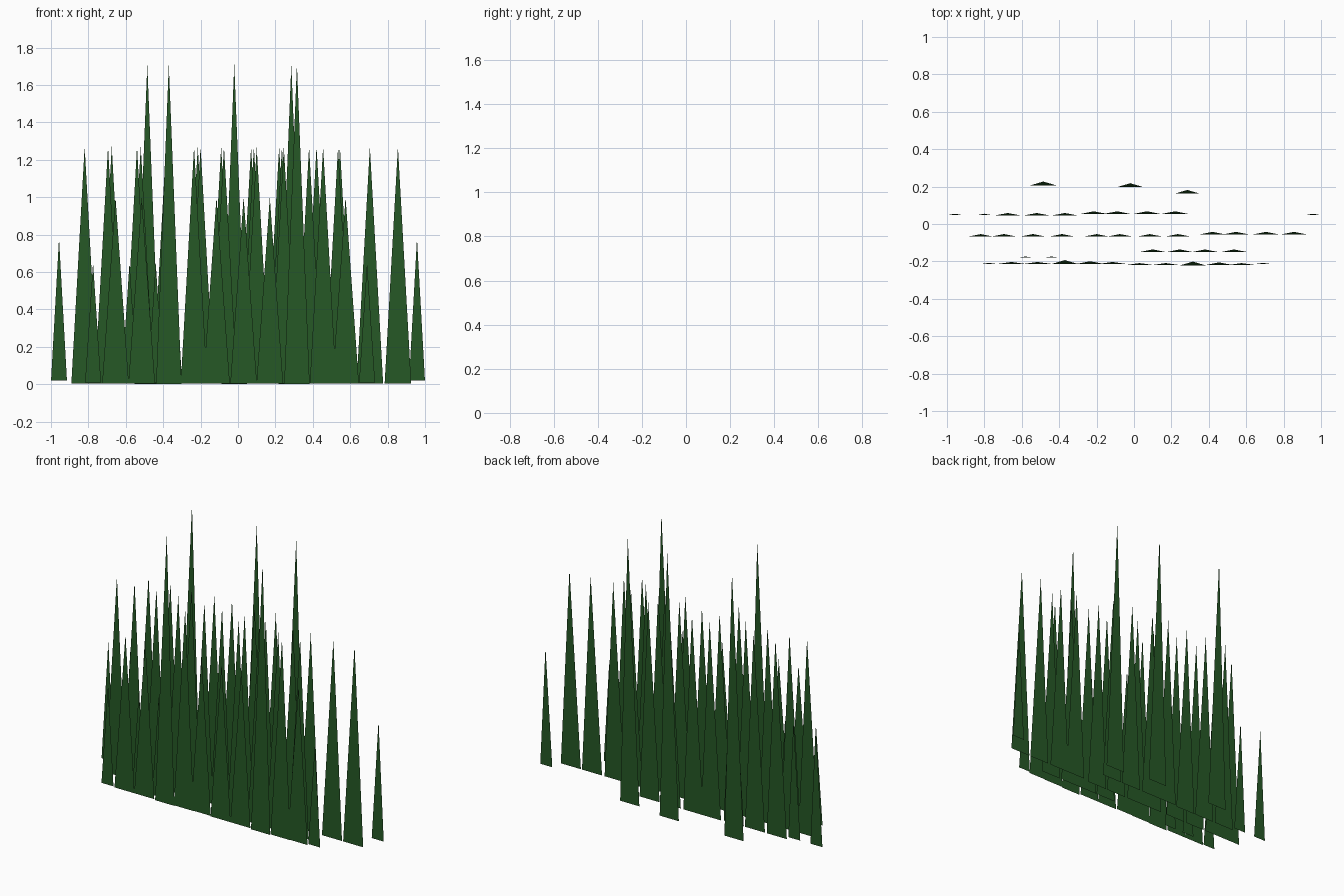
import bpy

green = bpy.data.materials.new("dark green")
green.diffuse_color = (0.019, 0.098, 0.019, 1)

# blade kinds: base width, base height, tip height, backward lean
KINDS = {
    "tall": (0.136, 0.0, 1.71, 0.020),
    "medium": (0.142, 0.003, 1.27, 0.014),
    "short": (0.142, 0.005, 1.0, 0.010),
    "small": (0.085, 0.02, 0.78, 0.008),
    "tiny": (0.085, 0.01, 0.65, 0.006),
}


def blade(kind, x, y):
    w, z0, z1, lean = KINDS[kind]
    me = bpy.data.meshes.new(kind + "_grass_blade")
    me.from_pydata([(x - w / 2, y, z0), (x + w / 2, y, z0), (x, y + lean, z1)], [], [(0, 1, 2)])
    me.materials.append(green)
    ob = bpy.data.objects.new(kind + "_grass_blade", me)
    bpy.context.collection.objects.link(ob)


# rows of blades: kind, base y, x positions
ROWS = [
    # back tall blades
    ("tall", 0.207, [-0.485]), ("tall", 0.198, [-0.02]), ("tall", 0.162, [0.285]),
    # middle back row
    ("medium", 0.045, [-0.675, -0.52, -0.37]),
    ("medium", 0.054, [-0.215, -0.09, 0.07, 0.22]),
    ("small", 0.047, [-0.957, -0.8, 0.957]),
    # middle front rows
    ("medium", -0.068, [-0.82, -0.695, -0.54, -0.385, -0.2, -0.075, 0.085, 0.235]),
    ("medium", -0.056, [0.42, 0.545, 0.705, 0.855]),
    ("medium", -0.150, [0.1, 0.245, 0.38, 0.535]),
    ("tiny", -0.180, [-0.58, -0.44]),
    # front row
    ("tiny", -0.214, [-0.775, 0.69]),
    ("short", -0.213, [-0.655, -0.515, -0.115]),
    ("short", -0.219, [0.03, 0.17, 0.575]),
    ("medium", -0.213, [-0.235]), ("medium", -0.219, [0.455]),
    ("tall", -0.213, [-0.37]), ("tall", -0.221, [0.315]),
]
for kind, y, xs in ROWS:
    for x in xs:
        blade(kind, x, y)
